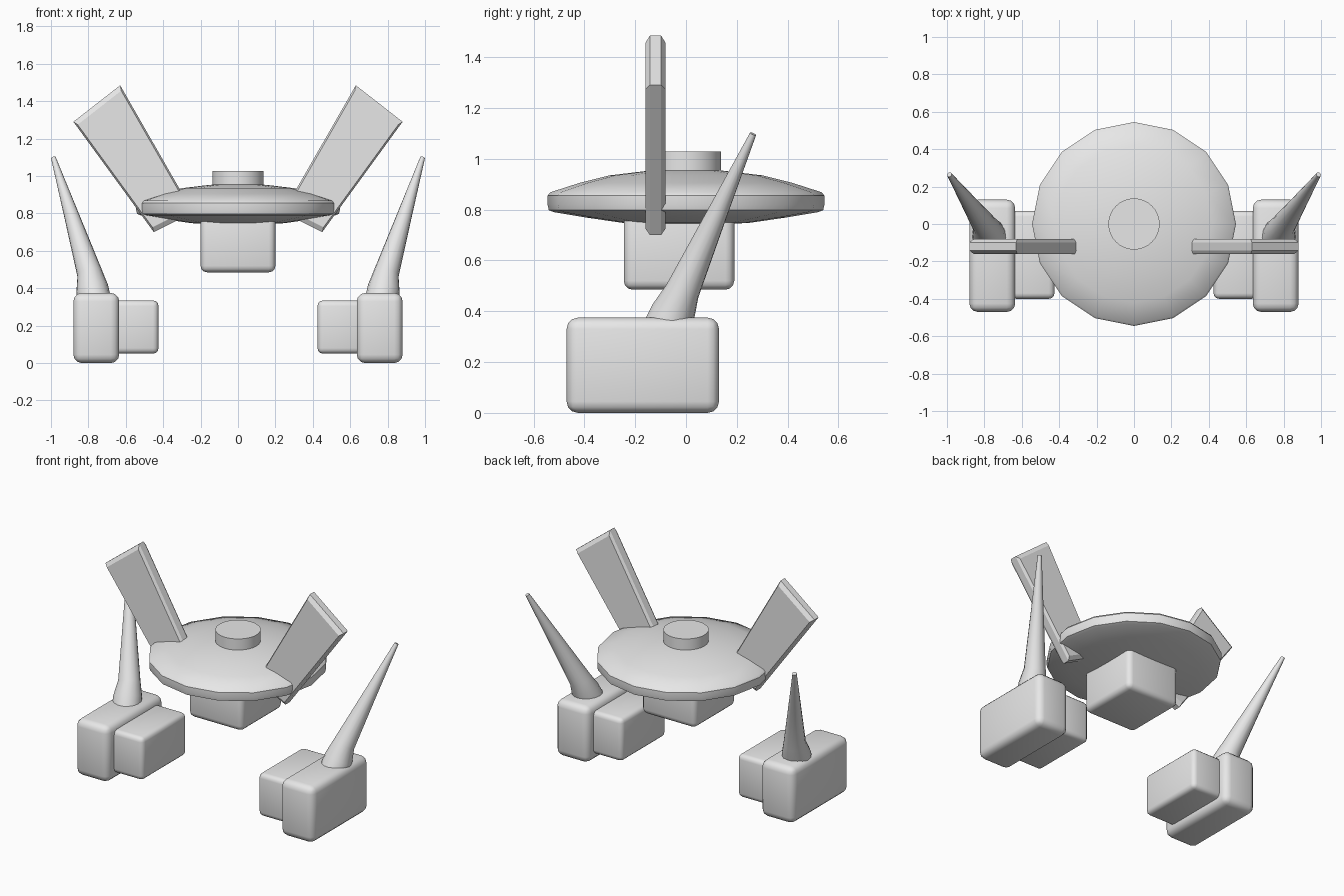
import bpy
import bmesh
from math import cos, sin, pi, radians
from mathutils import Vector

cube = bpy.data.objects.get("Cube")
if cube:
    bpy.data.objects.remove(cube)

grey = bpy.data.materials.new("hull_grey")
grey.use_nodes = True
grey.diffuse_color = (0.8, 0.8, 0.8, 1)
grey.node_tree.nodes["Principled BSDF"].inputs["Base Color"].default_value = (0.8, 0.8, 0.8, 1)


def finish(bm, name, angle=35):
    bmesh.ops.recalc_face_normals(bm, faces=bm.faces)
    mesh = bpy.data.meshes.new(name)
    bm.to_mesh(mesh)
    bm.free()
    mesh.materials.append(grey)
    obj = bpy.data.objects.new(name, mesh)
    bpy.context.collection.objects.link(obj)
    bpy.ops.object.select_all(action='DESELECT')
    obj.select_set(True)
    bpy.context.view_layer.objects.active = obj
    bpy.ops.object.shade_smooth_by_angle(angle=radians(angle))
    return obj


def loft(name, rings, angle=35):
    """Skin a list of equal-length point rings and cap both ends."""
    bm = bmesh.new()
    loops = [[bm.verts.new(p) for p in ring] for ring in rings]
    for a, b in zip(loops, loops[1:]):
        for i in range(len(a)):
            j = (i + 1) % len(a)
            bm.faces.new((a[i], a[j], b[j], b[i]))
    bm.faces.new(loops[0])
    bm.faces.new(loops[-1])
    return finish(bm, name, angle)


def turned(name, profile, sides):
    rings = [[(r * cos(2 * pi * i / sides), r * sin(2 * pi * i / sides), z)
              for i in range(sides)] for r, z in profile]
    return loft(name, rings)


def rounded_box(name, low, high, bevel):
    low, high = Vector(low), Vector(high)
    bm = bmesh.new()
    bmesh.ops.create_cube(bm, size=1)
    for v in bm.verts:
        v.co = (low + high) / 2 + v.co * (high - low)
    bmesh.ops.bevel(bm, geom=bm.edges[:], offset=bevel, segments=3,
                    profile=0.5, affect='EDGES')
    return finish(bm, name, 40)


# Saucer body, hatch on top and cabin beneath
turned("saucer", [(0.1, 0.74), (0.25, 0.748), (0.4, 0.77), (0.52, 0.79), (0.54, 0.798),
                  (0.545, 0.82), (0.545, 0.855), (0.535, 0.868), (0.42, 0.905),
                  (0.3, 0.935), (0.15, 0.953), (0.05, 0.958)], 16)
turned("hatch", [(0.137, 0.92), (0.137, 1.028)], 32)
rounded_box("cabin", (-0.2, -0.245, 0.485), (0.2, 0.19, 0.8), 0.035)

for side, s in (("left", 1), ("right", -1)):
    # Feet: tall outer pod and smaller inner pod
    xs = sorted((s * 0.635, s * 0.88))
    rounded_box(side + "_outer_pod", (xs[0], -0.47, 0), (xs[1], 0.13, 0.375), 0.045)
    xs = sorted((s * 0.425, s * 0.66))
    rounded_box(side + "_inner_pod", (xs[0], -0.4, 0.05), (xs[1], 0.07, 0.335), 0.03)

    # Tapered wing plate with chamfered rims
    outline = [Vector((s * x, z)) for x, z in
               ((0.88, 1.29), (0.63, 1.485), (0.24, 0.805), (0.45, 0.70))]
    centre = sum(outline, Vector((0, 0))) / 4
    rings = []
    for y, k in ((-0.16, 0.93), (-0.142, 1), (-0.098, 1), (-0.08, 0.93)):
        rings.append([(p.x, y, p.y) for p in (centre + (q - centre) * k for q in outline)])
    loft(side + "_wing", rings, 20)

    # Leaning horn, flared where it meets the pod
    tip = Vector((s * 0.987, 0.264, 1.098))
    spine = [((0.765, -0.085, 0.32), 0.09), ((0.78, -0.05, 0.395), 0.088),
             ((0.793, -0.014, 0.48), 0.068), ((0.89, 0.125, 0.79), 0.04)]
    points = [(Vector((s * p[0], p[1], p[2])), r) for p, r in spine] + [(tip, 0.013)]
    axis = (tip - points[0][0]).normalized()
    u = axis.cross(Vector((0, 1, 0))).normalized()
    v = axis.cross(u)
    loft(side + "_horn", [[c + r * (u * cos(pi * i / 8) + v * sin(pi * i / 8))
                           for i in range(16)] for c, r in points], 45)
